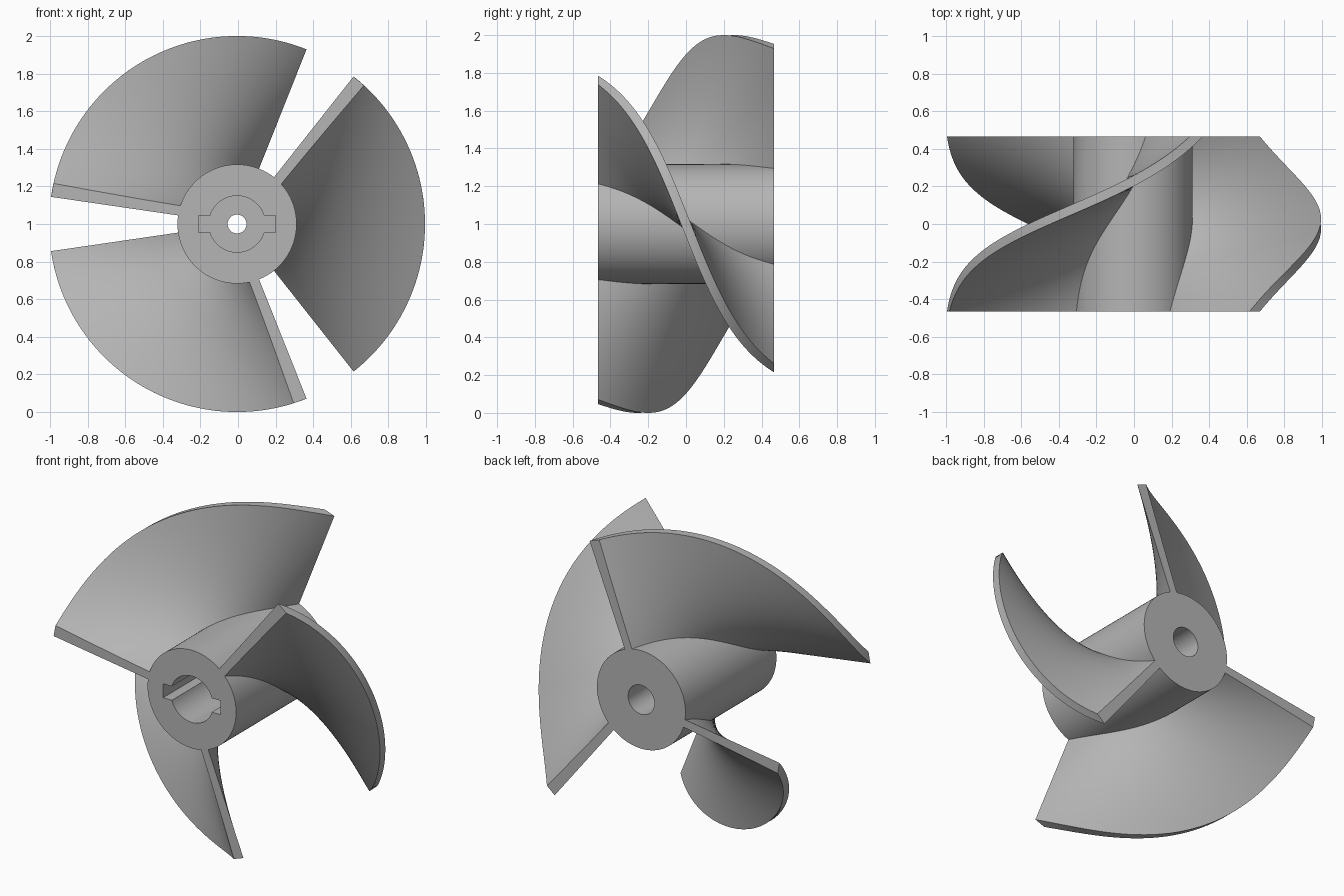
import bpy, bmesh
from math import pi, radians, atan, tan, sqrt, cos, sin

cube = bpy.data.objects.get("Cube")
if cube:
    bpy.data.objects.remove(cube)

CX, CZ = -0.005, 1.0          # shaft axis position
HALF = 0.465                  # half length along the shaft
HUB_R, TIP_R = 0.317, 1.0
SWEEP = radians(51.7)         # half sweep of each blade
THICK = 0.05

metal = bpy.data.materials.new("cast grey")
metal.use_nodes = True
GREY = (0.46, 0.46, 0.46, 1)
metal.diffuse_color = GREY
metal.node_tree.nodes["Principled BSDF"].inputs["Base Color"].default_value = GREY


def smooth(obj):
    bpy.ops.object.select_all(action='DESELECT')
    obj.select_set(True)
    bpy.context.view_layer.objects.active = obj
    bpy.ops.object.shade_smooth_by_angle(angle=radians(30))


def cylinder(name, radius, y0, y1):
    bpy.ops.mesh.primitive_cylinder_add(
        vertices=96, radius=radius, depth=y1 - y0,
        location=(CX, (y0 + y1) / 2, CZ), rotation=(pi / 2, 0, 0))
    obj = bpy.context.object
    obj.name = name
    obj.data.materials.append(metal)
    return obj


def cut(target, cutter):
    mod = target.modifiers.new(cutter.name, 'BOOLEAN')
    mod.operation = 'DIFFERENCE'
    mod.solver = 'EXACT'
    mod.object = cutter
    cutter.hide_render = True
    bpy.context.view_layer.objects.active = target
    bpy.ops.object.modifier_apply(modifier=mod.name)
    bpy.data.objects.remove(cutter)


# Hub with stepped bore and a keyway across the front pocket
hub = cylinder("hub", HUB_R, -HALF, HALF)
cut(hub, cylinder("shaft_hole", 0.05, -0.6, 0.6))
cut(hub, cylinder("front_pocket", 0.15, -0.6, 0.1))
cut(hub, cylinder("rear_pocket", 0.094, 0.16, 0.6))
bpy.ops.mesh.primitive_cube_add(size=1, location=(CX, -0.25, CZ))
key = bpy.context.object
key.name = "keyway"
key.scale = (0.41, 0.7, 0.09)
cut(hub, key)
smooth(hub)


def blade_angles(r, y):
    """Angles of the two blade faces at radius r and shaft position y."""
    half_end = THICK / 2 / r
    for _ in range(6):        # settle the width of the end edge
        k = HALF / tan(SWEEP - half_end)
        turn = r * k / (k * k + HALF * HALF)
        half_end = THICK / 2 / r * sqrt(1 + turn * turn)
    turn = r * k / (k * k + y * y)
    half = THICK / 2 / r * sqrt(1 + turn * turn)
    centre = -atan(y / k)
    return centre + half, centre - half


def make_blade(name, base, rows=16, cols=64):
    bm = bmesh.new()
    grids = [[], []]
    for i in range(rows + 1):
        r = 0.305 + (TIP_R - 0.305) * i / rows
        lines = [[], []]
        for j in range(cols + 1):
            y = HALF * (2 * j / cols - 1)
            for line, a in zip(lines, blade_angles(r, y)):
                line.append(bm.verts.new((CX + r * cos(base + a), y, CZ + r * sin(base + a))))
        for grid, line in zip(grids, lines):
            grid.append(line)
    upper, lower = grids
    # Broad faces
    for g in grids:
        for i in range(rows):
            for j in range(cols):
                bm.faces.new((g[i][j], g[i + 1][j], g[i + 1][j + 1], g[i][j + 1]))
    # Root and rim
    for i in (0, rows):
        for j in range(cols):
            bm.faces.new((upper[i][j], upper[i][j + 1], lower[i][j + 1], lower[i][j]))
    # Front and rear end edges
    for j in (0, cols):
        for i in range(rows):
            bm.faces.new((upper[i][j], upper[i + 1][j], lower[i + 1][j], lower[i][j]))
    bmesh.ops.recalc_face_normals(bm, faces=bm.faces)
    mesh = bpy.data.meshes.new(name)
    bm.to_mesh(mesh)
    bm.free()
    mesh.materials.append(metal)
    obj = bpy.data.objects.new(name, mesh)
    bpy.context.collection.objects.link(obj)
    smooth(obj)


# Three blades evenly spaced round the hub
for n, label in enumerate(("left_blade", "upper_blade", "lower_blade")):
    make_blade(label, n * 2 * pi / 3)
